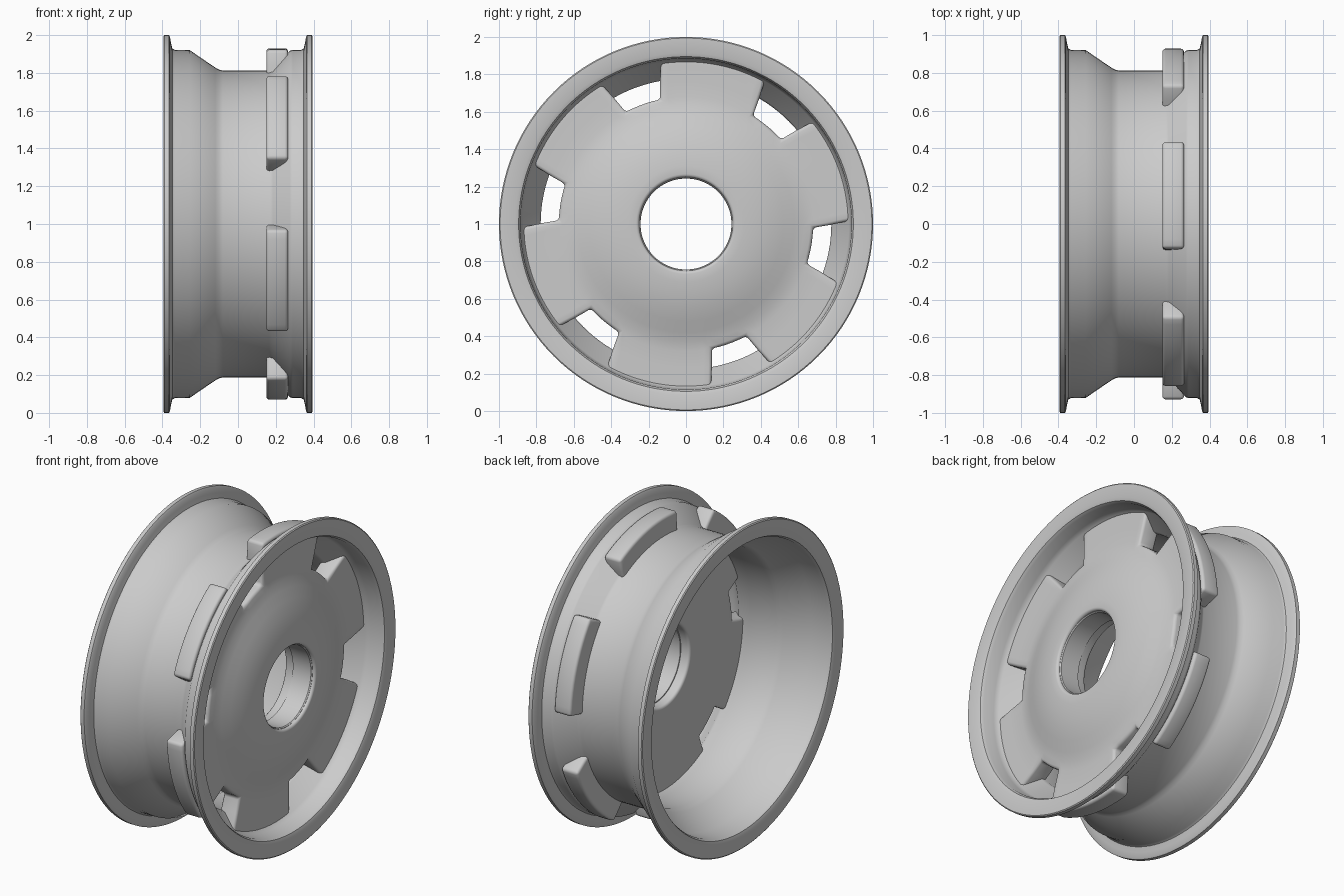
import bpy, bmesh
from math import sin, cos, radians, pi

if "Cube" in bpy.data.objects:
    bpy.data.objects.remove(bpy.data.objects["Cube"])

metal = bpy.data.materials.new("light grey metal")
metal.use_nodes = True
grey = (0.6, 0.6, 0.6, 1)
metal.diffuse_color = grey
metal.node_tree.nodes["Principled BSDF"].inputs["Base Color"].default_value = grey


def polar(x, r, angle):
    """Point at distance r from the axle, which runs along x at z = 1."""
    return (x, r * cos(angle), 1 + r * sin(angle))


def finish(name, bm, bevel=0):
    bmesh.ops.recalc_face_normals(bm, faces=bm.faces)
    mesh = bpy.data.meshes.new(name)
    bm.to_mesh(mesh)
    bm.free()
    mesh.materials.append(metal)
    obj = bpy.data.objects.new(name, mesh)
    bpy.context.collection.objects.link(obj)
    bpy.context.view_layer.objects.active = obj
    obj.select_set(True)
    if bevel:
        mod = obj.modifiers.new("rounded edges", 'BEVEL')
        mod.width, mod.segments = bevel, 3
        mod.limit_method, mod.angle_limit = 'ANGLE', radians(50)
        bpy.ops.object.modifier_apply(modifier=mod.name)
    bpy.ops.object.shade_smooth_by_angle(angle=radians(35))
    obj.select_set(False)
    return obj


def lathe(name, profile, steps=128):
    """Turn a closed (x, radius) profile around the axle."""
    bm = bmesh.new()
    rings = [[bm.verts.new(polar(x, r, 2 * pi * i / steps)) for x, r in profile]
             for i in range(steps)]
    n = len(profile)
    for i in range(steps):
        a, b = rings[i], rings[(i + 1) % steps]
        for j in range(n):
            k = (j + 1) % n
            bm.faces.new((a[j], a[k], b[k], b[j]))
    return finish(name, bm)


# Rim barrel with a flange at both ends
flange_out = [(0.355, 0.96), (0.36, 0.99), (0.366, 1.0), (0.39, 1.0), (0.395, 0.994)]
lip_in = [(0.395, 0.915), (0.388, 0.895), (0.37, 0.885)]
left_bead = [(0.275, 0.918), (0.29, 0.922), (0.335, 0.922), (0.348, 0.93)]
right_bead = [(-0.348, 0.93), (-0.335, 0.922), (-0.255, 0.92)]
well_out = [(-0.12, 0.828), (-0.1, 0.817), (-0.08, 0.812), (0.165, 0.812), (0.185, 0.818)]
well_in = [(0.3, 0.882), (0.27, 0.872), (0.185, 0.785), (0.165, 0.777),
           (-0.08, 0.777), (-0.12, 0.79), (-0.255, 0.88)]


def flip(points):
    return [(-x, r) for x, r in reversed(points)]


lathe("rim_barrel", flip(flange_out) + right_bead + well_out + left_bead
      + flange_out + lip_in + well_in + flip(lip_in))

# Domed disc with six wide tabs, separated by notches
TABS, TAB_COLS, NOTCH_COLS = 6, 12, 5
NOTCH_R, TAB_R = 0.68, 0.93
ROOT_HALF, TIP_HALF = radians(21.7), radians(18)
dome = [(0.36, 0.25), (0.358, 0.31), (0.35, 0.38), (0.335, 0.45), (0.313, 0.52),
        (0.29, 0.58), (0.274, 0.63), (0.266, NOTCH_R), (0.265, 0.77),
        (0.265, 0.85), (0.265, TAB_R)]


def column_angle(col, r):
    tab, c = divmod(col, TAB_COLS + NOTCH_COLS)
    middle = radians(80) + tab * 2 * pi / TABS
    if c <= TAB_COLS:
        t = max(0, (r - NOTCH_R) / (TAB_R - NOTCH_R))
        half = ROOT_HALF + (TIP_HALF - ROOT_HALF) * t
        return middle + half * (2 * c / TAB_COLS - 1)
    gap = 2 * pi / TABS - 2 * ROOT_HALF
    return middle + ROOT_HALF + gap * (c - TAB_COLS) / NOTCH_COLS


bm = bmesh.new()
cols = TABS * (TAB_COLS + NOTCH_COLS)
grid = [[bm.verts.new(polar(x, r, column_angle(c, r))) for x, r in dome]
        for c in range(cols)]
for c in range(cols):
    a, b = grid[c], grid[(c + 1) % cols]
    in_tab = c % (TAB_COLS + NOTCH_COLS) < TAB_COLS
    for j in range(len(dome) - 1):
        if in_tab or dome[j + 1][1] <= NOTCH_R:
            bm.faces.new((a[j], a[j + 1], b[j + 1], b[j]))
bmesh.ops.delete(bm, geom=[v for v in bm.verts if not v.link_faces], context='VERTS')
result = bmesh.ops.extrude_face_region(bm, geom=bm.faces[:], use_keep_orig=True)
for v in result["geom"]:
    if isinstance(v, bmesh.types.BMVert):
        v.co.x = 0.15
finish("wheel_disc", bm, bevel=0.017)

# Sleeve that forms the step inside the hub bore
lathe("hub_sleeve", [(0.21, 0.27), (0.21, 0.243), (0.335, 0.243), (0.341, 0.248), (0.341, 0.27)])
